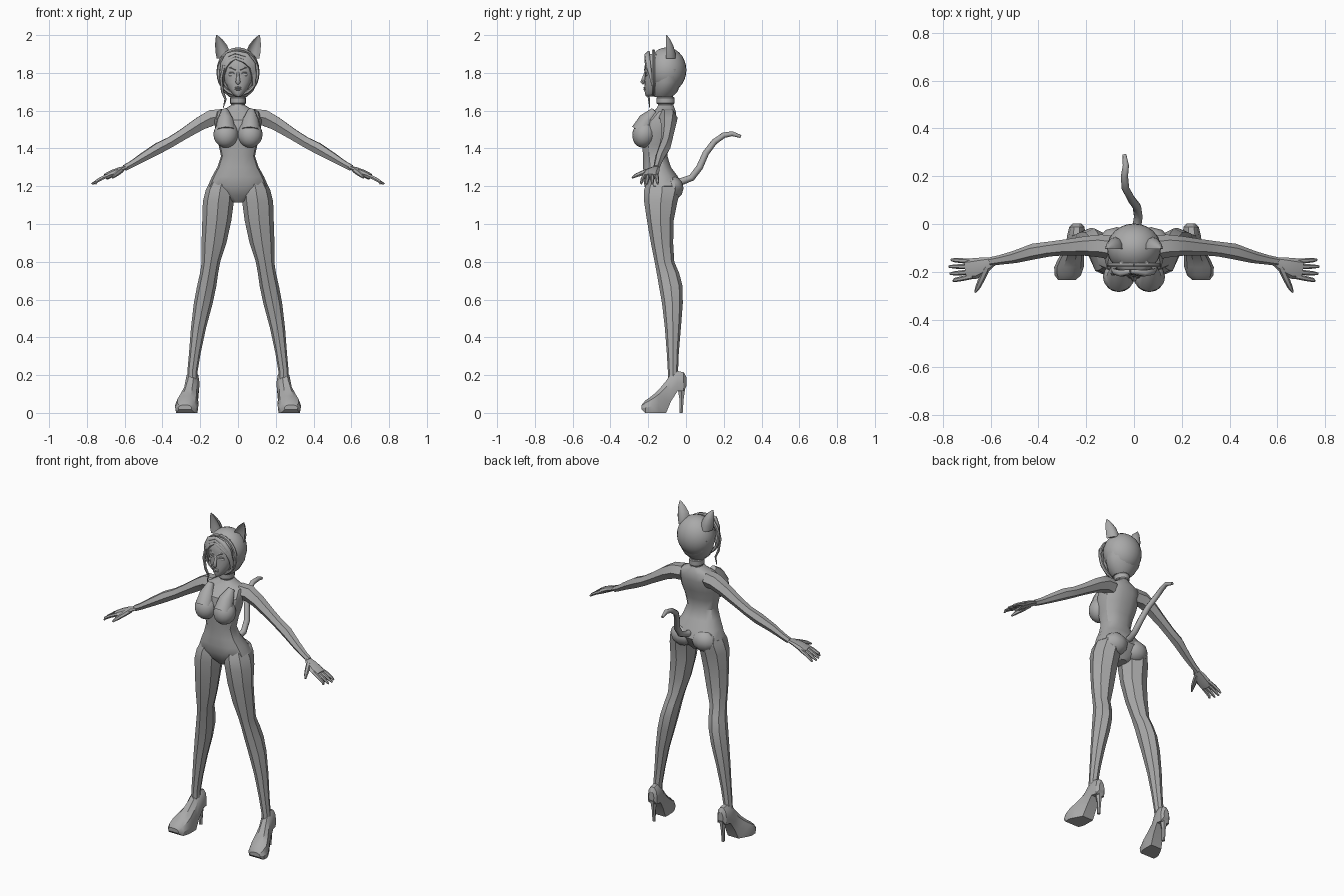
import bpy, bmesh, math
from mathutils import Vector as V

grey = bpy.data.materials.new("plain_grey")
grey.diffuse_color = (0.40, 0.40, 0.40, 1)


def finish(name, bm, angle=35, mirror=False):
    bmesh.ops.recalc_face_normals(bm, faces=bm.faces)
    me = bpy.data.meshes.new(name)
    bm.to_mesh(me)
    bm.free()
    ob = bpy.data.objects.new(name, me)
    bpy.context.collection.objects.link(ob)
    me.materials.append(grey)
    if mirror:
        ob.modifiers.new("mirror", 'MIRROR')
    bpy.ops.object.select_all(action='DESELECT')
    ob.select_set(True)
    bpy.context.view_layer.objects.active = ob
    bpy.ops.object.shade_smooth_by_angle(angle=math.radians(angle))
    return ob


def skin(name, rings, **kw):
    """Closed skin over a list of equal point rings."""
    bm = bmesh.new()
    vs = [[bm.verts.new(p) for p in r] for r in rings]
    n = len(vs[0])
    for a, b in zip(vs, vs[1:]):
        for i in range(n):
            j = (i + 1) % n
            bm.faces.new((a[i], a[j], b[j], b[i]))
    bm.faces.new(vs[0])
    bm.faces.new(vs[-1])
    return finish(name, bm, **kw)


def stack(name, rows, n=12, power=1.0, **kw):
    """Horizontal sections: z, centre x, half width, front y, back y."""
    def sp(v):
        return math.copysign(abs(v) ** power, v)
    rings = []
    for z, cx, rx, y0, y1 in rows:
        ts = [2 * math.pi * i / n for i in range(n)]
        rings.append([(cx + rx * sp(math.cos(t)),
                       (y0 + y1) / 2 + (y1 - y0) / 2 * sp(math.sin(t)), z) for t in ts])
    return skin(name, rings, **kw)


def tube(name, pts, n=6, flat=1.0, up=(0, 0, 1), **kw):
    """Sections across a path of x, y, z, radius; flat scales the height."""
    ps = [V(p[:3]) for p in pts]
    rings = []
    for i, p in enumerate(ps):
        t = (ps[min(i + 1, len(ps) - 1)] - ps[max(i - 1, 0)]).normalized()
        u = t.cross(V(up)).normalized()
        w = u.cross(t)
        r = pts[i][3]
        rings.append([p + u * r * math.cos(2 * math.pi * k / n)
                      + w * r * flat * math.sin(2 * math.pi * k / n) for k in range(n)])
    return skin(name, rings, **kw)


def ball(name, centre, radii, seg=16, rows=10, tilt=0, cut=None, **kw):
    bm = bmesh.new()
    bmesh.ops.create_uvsphere(bm, u_segments=seg, v_segments=rows, radius=1)
    c, s = math.cos(tilt), math.sin(tilt)
    for v in bm.verts:
        x, y, z = (v.co[i] * radii[i] for i in range(3))
        v.co = V(centre) + V((x, y * c - z * s, y * s + z * c))
    if cut is not None:  # open front of the hood
        bmesh.ops.bisect_plane(bm, geom=bm.verts[:] + bm.edges[:] + bm.faces[:],
                               plane_co=(0, cut, 0), plane_no=(0, -1, 0), clear_outer=True)
        bmesh.ops.holes_fill(bm, edges=[e for e in bm.edges if e.is_boundary])
    return finish(name, bm, **kw)


# Torso
stack("torso", [
    (1.115, 0, .03, -.17, -.08), (1.15, 0, .10, -.20, -.05), (1.20, 0, .160, -.222, -.025),
    (1.25, 0, .138, -.228, -.04), (1.30, 0, .110, -.228, -.078), (1.36, 0, .090, -.228, -.097),
    (1.42, 0, .103, -.235, -.09), (1.48, 0, .118, -.238, -.068), (1.55, 0, .125, -.225, -.05),
    (1.595, 0, .115, -.175, -.053), (1.615, 0, .060, -.155, -.06), (1.63, 0, .036, -.148, -.066)],
    n=14, power=.85, angle=30)
ball("bust", (.064, -.222, 1.475), (.066, .062, .072), tilt=-.25, mirror=True)
tube("upper_chest", [(.064, -.235, 1.49, .056), (.066, -.205, 1.55, .045), (.07, -.165, 1.60, .02)],
     n=8, up=(1, 0, 0), mirror=True, angle=50)
ball("buttock", (.072, -.075, 1.19), (.078, .062, .065), seg=10, rows=6, mirror=True)

# Legs
stack("leg", [
    (.17, .243, .027, -.095, -.038), (.22, .241, .027, -.096, -.042), (.32, .228, .031, -.102, -.038),
    (.45, .209, .040, -.112, -.027), (.58, .184, .050, -.127, -.017), (.67, .166, .051, -.143, -.018),
    (.74, .153, .048, -.155, -.036), (.80, .143, .049, -.166, -.062), (.90, .127, .066, -.186, -.068),
    (1.02, .112, .077, -.207, -.065), (1.12, .104, .082, -.222, -.045), (1.18, .095, .076, -.222, -.03),
    (1.24, .080, .060, -.20, -.05)], n=8, mirror=True, angle=28)

# Arms and hands
tube("arm", [(.085, -.10, 1.565, .050), (.14, -.092, 1.562, .048), (.20, -.092, 1.532, .041),
             (.29, -.098, 1.475, .033), (.355, -.105, 1.435, .031), (.42, -.115, 1.402, .033),
             (.50, -.138, 1.355, .026), (.56, -.150, 1.318, .020), (.60, -.157, 1.297, .018)],
     n=6, mirror=True, angle=28)
tube("palm", [(.585, -.155, 1.302, .017), (.625, -.172, 1.287, .034), (.665, -.186, 1.268, .044),
              (.70, -.190, 1.250, .042)], n=8, flat=.42, mirror=True)
for k, (y0, x1, y1) in enumerate([(-.157, .765, -.150), (-.178, .775, -.178),
                                  (-.200, .770, -.208), (-.219, .755, -.238)]):
    tube(f"finger_{k + 1}", [(.675, y0, 1.262, .011), (.72, (y0 + y1) / 2, 1.243, .0105),
                             (.75, y1 * .8 + y0 * .2, 1.225, .009), (x1, y1, 1.212, .005)],
         n=6, mirror=True)
tube("thumb", [(.615, -.18, 1.288, .015), (.635, -.225, 1.272, .014), (.652, -.262, 1.258, .011),
               (.664, -.285, 1.245, .005)], n=6, mirror=True)

# High-heeled shoes: y, bottom z, top z, centre x, half width
shoe = []
for y, z0, z1, cx, w in [(.002, .14, .19, .238, .018), (-.012, .115, .215, .239, .032),
                         (-.045, .115, .222, .241, .038), (-.080, .06, .208, .246, .038),
                         (-.105, .0, .170, .252, .041), (-.145, .0, .122, .263, .054),
                         (-.180, .0, .090, .272, .062), (-.215, .0, .066, .277, .055),
                         (-.235, .018, .042, .281, .036)]:
    h = z1 - z0
    shoe.append([(cx + w * a, y, z0 + h * b) for a, b in
                 [(-.9, 0), (.9, 0), (1, .4), (.8, .8), (.35, 1), (-.35, 1), (-.8, .8), (-1, .4)]])
skin("shoe", shoe, mirror=True, angle=28)
stack("heel", [(0, .238, .010, -.036, -.016), (.07, .238, .012, -.036, -.011),
               (.12, .238, .021, -.045, -.003), (.16, .238, .029, -.055, .002)],
      n=6, mirror=True)

# Neck and collar
stack("neck", [(1.60, 0, .040, -.152, -.062), (1.65, 0, .034, -.145, -.070), (1.73, 0, .036, -.15, -.065)],
      n=12)
stack("collar", [(1.635, 0, .037, -.152, -.064), (1.64, 0, .042, -.156, -.060),
                 (1.668, 0, .042, -.156, -.060), (1.673, 0, .037, -.152, -.064)], n=16)

# Hood with its rim
ball("hood", (0, -.102, 1.815), (.113, .104, .120), seg=24, rows=14, cut=-.165)
stack("hood_jaw", [(1.672, 0, .045, -.165, -.075), (1.70, 0, .078, -.178, -.045),
                   (1.75, 0, .105, -.178, -.025), (1.82, 0, .111, -.172, -.005)], n=16)
rim = [(.104 * math.sin(2 * math.pi * i / 24), -.172,
        1.800 + .115 * math.cos(2 * math.pi * i / 24), .010) for i in range(25)]
tube("hood_rim", rim, n=6, up=(0, 1, 0))

# Face
stack("face", [(1.675, 0, .014, -.212, -.16), (1.69, 0, .031, -.218, -.14), (1.715, 0, .051, -.219, -.12),
               (1.75, 0, .068, -.220, -.12), (1.79, 0, .077, -.217, -.12), (1.83, 0, .079, -.220, -.12),
               (1.87, 0, .074, -.212, -.12), (1.90, 0, .055, -.195, -.12)], n=16, angle=60)
tube("nose", [(0, -.214, 1.805, .006), (0, -.224, 1.775, .009), (0, -.230, 1.752, .013),
              (0, -.222, 1.743, .009)], n=6, up=(0, -1, 0), angle=60)
for name, z, r in [("upper_lip", 1.722, .005), ("lower_lip", 1.713, .006)]:
    ball(name, (0, -.218, z), (.019, .008, r), seg=10, rows=6)
ball("eye", (.034, -.203, 1.79), (.018, .010, .009), seg=12, rows=8, mirror=True)
tube("eyelid", [(.014, -.212, 1.790, .002), (.026, -.215, 1.801, .004), (.040, -.210, 1.802, .004),
                (.058, -.193, 1.796, .002)], n=5, mirror=True)
tube("eyebrow", [(.012, -.219, 1.816, .004), (.034, -.214, 1.828, .004), (.060, -.196, 1.826, .002)],
     n=5, mirror=True)

# Hair: swept fringe and one loose lock
for k, d in enumerate((0, .016, .030)):
    for side, sx in (("right", -1), ("left", 1)):
        x0 = -.015
        tube(f"fringe_{side}_{k + 1}",
             [(x0, -.198 - d * .2, 1.908 - d, .010),
              (x0 * .4 + sx * (.048 - d * .3), -.206, 1.893 - d, .015),
              (sx * (.078 - d * .3), -.200, 1.850 - d * .6, .014),
              (sx * (.089 - d * .3), -.188, 1.79, .010), (sx * (.088 - d * .3), -.178, 1.73, .004)],
             n=6, up=(0, 1, 0), angle=60)
tube("loose_lock", [(-.075, -.205, 1.84, .010), (-.090, -.207, 1.77, .009), (-.082, -.202, 1.70, .008),
                    (-.066, -.196, 1.66, .006), (-.078, -.192, 1.615, .002)], n=6, up=(0, 1, 0))

# Ears: crescent sections, hollow at the front
ear = []
for z, cx, w, d in [(1.875, .076, .036, .034), (1.91, .081, .038, .032), (1.945, .089, .032, .025),
                    (1.975, .100, .020, .015), (2.0, .112, .003, .003)]:
    arc = [math.pi * i / 6 for i in range(7)]
    ear.append([(cx + w * math.cos(t), -.105 + d * 1.5 * math.sin(t), z) for t in arc]
               + [(cx - w * .85 * math.cos(t), -.105 + d * .9 * math.sin(t), z) for t in arc[1:-1]])
skin("ear", ear, mirror=True, angle=40)

# Tail
tube("tail", [(.008, -.06, 1.225, .020), (.010, -.02, 1.226, .019), (.018, .03, 1.245, .018),
              (.012, .072, 1.300, .018), (-.012, .105, 1.375, .017), (-.036, .150, 1.435, .016),
              (-.040, .200, 1.470, .015), (-.034, .245, 1.478, .013), (-.040, .290, 1.463, .008)],
     n=8, up=(1, 0, 0), angle=50)
